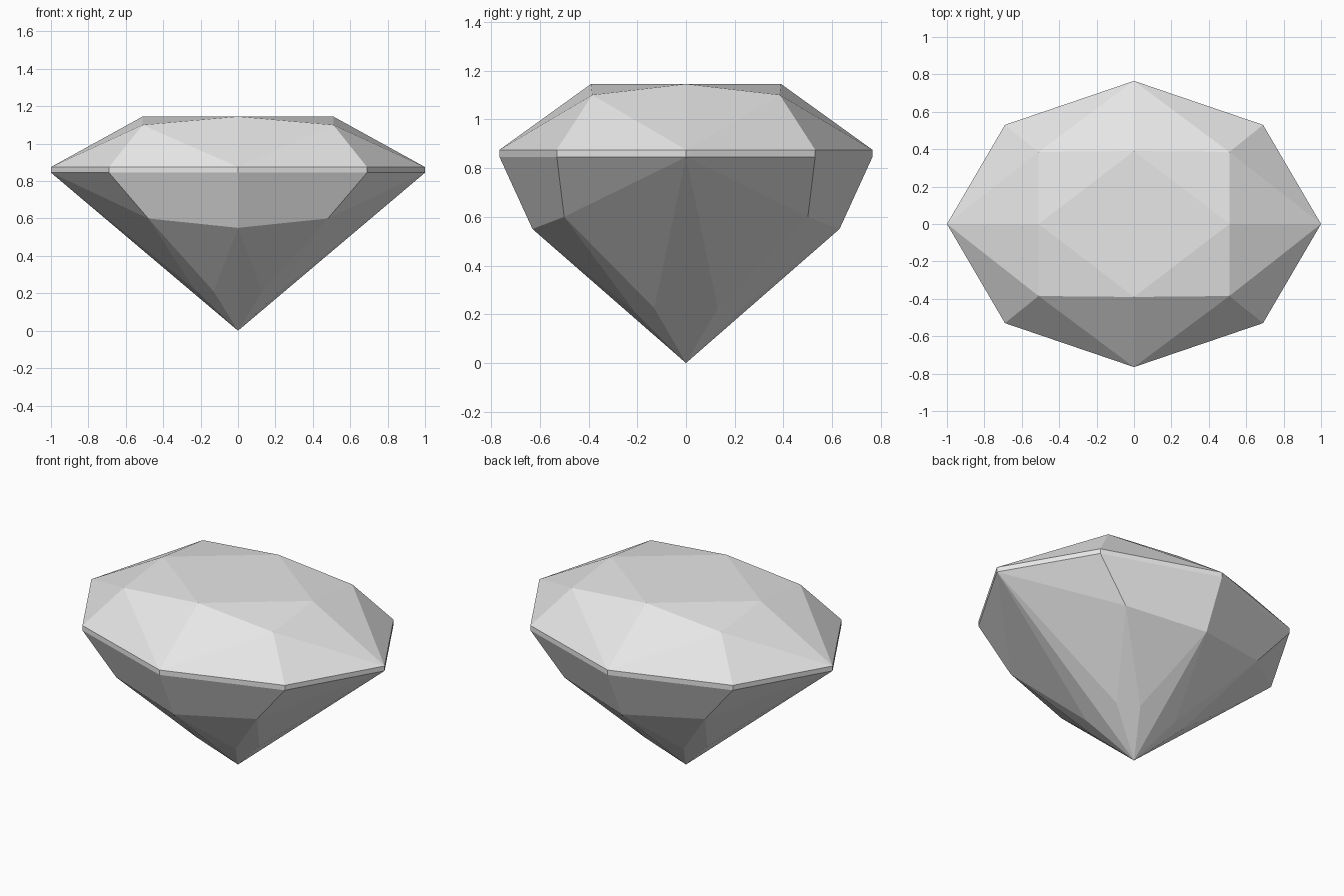
import bpy
import bmesh
import math

cube = bpy.data.objects.get("Cube")
if cube:
    bpy.data.objects.remove(cube, do_unlink=True)

# Single grey stone material
grey = bpy.data.materials.new("light grey")
grey.use_nodes = True
grey.diffuse_color = (0.8, 0.8, 0.8, 1)
grey.node_tree.nodes["Principled BSDF"].inputs["Base Color"].default_value = (0.8, 0.8, 0.8, 1)

LOW, HIGH, TOP = 0.845, 0.875, 1.145      # girdle band and table heights

# Corner points of one quarter of the stone
points = {
    # flat table and crown shoulder
    "centre": (0, 0, TOP), "table_x": (0.51, 0, TOP), "table_y": (0, 0.39, TOP),
    "shoulder": (0.51, 0.385, 1.10),
    # lower break of the pavilion
    "break_corner": (0.48, 0.50, 0.60), "break_y": (0, 0.63, 0.55),
    # small facets at the tip
    "small_x": (0.236, 0.13, 0.225), "small_y": (0.13, 0.21, 0.21),
    "tip": (0, 0, 0),
}
# Girdle outline, repeated at both edges of the band
for name, (x, y) in {"x": (1, 0), "corner": (0.69, 0.53), "y": (0, 0.765)}.items():
    points["low_" + name] = (x, y, LOW)
    points["high_" + name] = (x, y, HIGH)

facets = [
    # table
    "centre table_x table_y", "table_x shoulder table_y",
    # crown
    "table_x high_x shoulder", "high_x high_corner shoulder",
    "high_corner high_y shoulder", "high_y table_y shoulder",
    # girdle
    "high_x low_x low_corner high_corner", "high_corner low_corner low_y high_y",
    # upper pavilion
    "low_x break_corner low_corner", "low_corner break_corner break_y low_y",
    # lower pavilion
    "low_x small_x break_corner", "break_corner small_x tip small_y",
    "break_corner small_y break_y", "low_x tip small_x", "break_y small_y tip",
]

# Repeat the quarter in all four directions and weld the seams
bm = bmesh.new()
for sx in (1, -1):
    for sy in (1, -1):
        verts = {n: bm.verts.new((x * sx, y * sy, z)) for n, (x, y, z) in points.items()}
        for facet in facets:
            bm.faces.new([verts[n] for n in facet.split()])
bmesh.ops.remove_doubles(bm, verts=bm.verts, dist=0.0005)
bmesh.ops.recalc_face_normals(bm, faces=bm.faces)
# Join the flat table into one facet
bmesh.ops.dissolve_limit(bm, angle_limit=math.radians(0.1), verts=bm.verts, edges=bm.edges)

mesh = bpy.data.meshes.new("gemstone")
bm.to_mesh(mesh)
bm.free()
mesh.materials.append(grey)
bpy.context.collection.objects.link(bpy.data.objects.new("gemstone", mesh))
